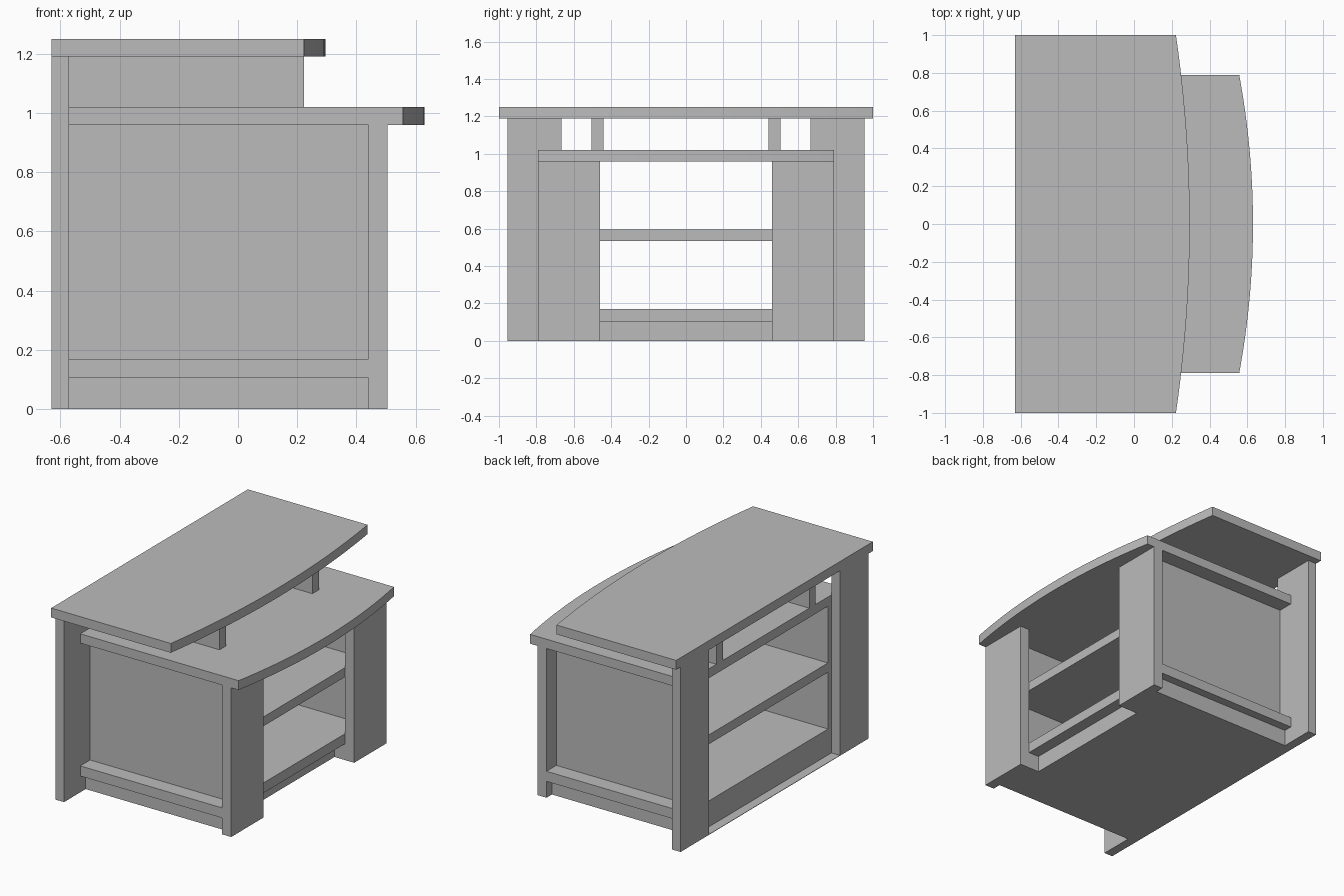
import bpy, bmesh

cube = bpy.data.objects.get("Cube")
if cube:
    bpy.data.objects.remove(cube, do_unlink=True)

grey = bpy.data.materials.new("plain grey")
grey.use_nodes = True
colour = (0.5, 0.5, 0.5, 1)
grey.diffuse_color = colour
grey.node_tree.nodes["Principled BSDF"].inputs["Base Color"].default_value = colour


def slab(name, outline, z0, z1):
    """Extrude a plan outline from z0 up to z1."""
    bm = bmesh.new()
    face = bm.faces.new([bm.verts.new((x, y, z0)) for x, y in outline])
    grown = bmesh.ops.extrude_face_region(bm, geom=[face])["geom"]
    for v in grown:
        if isinstance(v, bmesh.types.BMVert):
            v.co.z = z1
    bmesh.ops.recalc_face_normals(bm, faces=bm.faces)
    mesh = bpy.data.meshes.new(name)
    bm.to_mesh(mesh)
    bm.free()
    mesh.materials.append(grey)
    obj = bpy.data.objects.new(name, mesh)
    bpy.context.scene.collection.objects.link(obj)
    return obj


def box(name, x0, x1, y0, y1, z0, z1):
    return slab(name, [(x0, y0), (x1, y0), (x1, y1), (x0, y1)], z0, z1)


def bowed(name, back, edge, bow, half, z0, z1, steps=24):
    """Board with a straight back and a gently bowed front edge."""
    outline = [(back, half), (back, -half)]
    for i in range(steps + 1):
        t = 2 * i / steps - 1
        outline.append((edge + bow * (1 - t * t), t * half))
    return slab(name, outline, z0, z1)


BACK, INNER, FRONT, FACE = -0.63, -0.57, 0.44, 0.505
BASE, FLOOR, DESK, DESK_TOP, TOP = 0.105, 0.17, 0.96, 1.02, 1.19

# Bowed worktops
bowed("upper_top", BACK, 0.222, 0.073, 1.0, TOP, 1.25)
bowed("lower_top", INNER, 0.557, 0.073, 0.79, DESK, DESK_TOP)

# Mirrored uprights
for side, s in (("left", 1), ("right", -1)):
    for part, x0, x1, a, b, z0, z1 in (
        ("back_upright", BACK, INNER, 0.665, 0.955, 0, TOP),
        ("front_upright", FRONT, FACE, 0.46, 0.79, 0, DESK),
        ("side_wall", INNER, FRONT, 0.63, 0.69, FLOOR, DESK),
        ("top_support", INNER, 0.222, 0.44, 0.505, DESK_TOP, TOP),
    ):
        box(f"{part}_{side}", x0, x1, min(s * a, s * b), max(s * a, s * b), z0, z1)

# Shelves
box("bottom_shelf", INNER, FRONT, -0.79, 0.79, BASE, FLOOR)
box("middle_shelf", INNER, FRONT, -0.63, 0.63, 0.535, 0.595)

# Plinth with a toe recess at the front
slab("plinth", [(INNER, -0.735), (FRONT, -0.735), (FRONT, -0.46), (0.365, -0.46),
                (0.365, 0.46), (FRONT, 0.46), (FRONT, 0.735), (INNER, 0.735)], 0, BASE)

# Thin floor strip between the back uprights
box("floor_strip", BACK, INNER, -0.665, 0.665, 0, 0.003)
